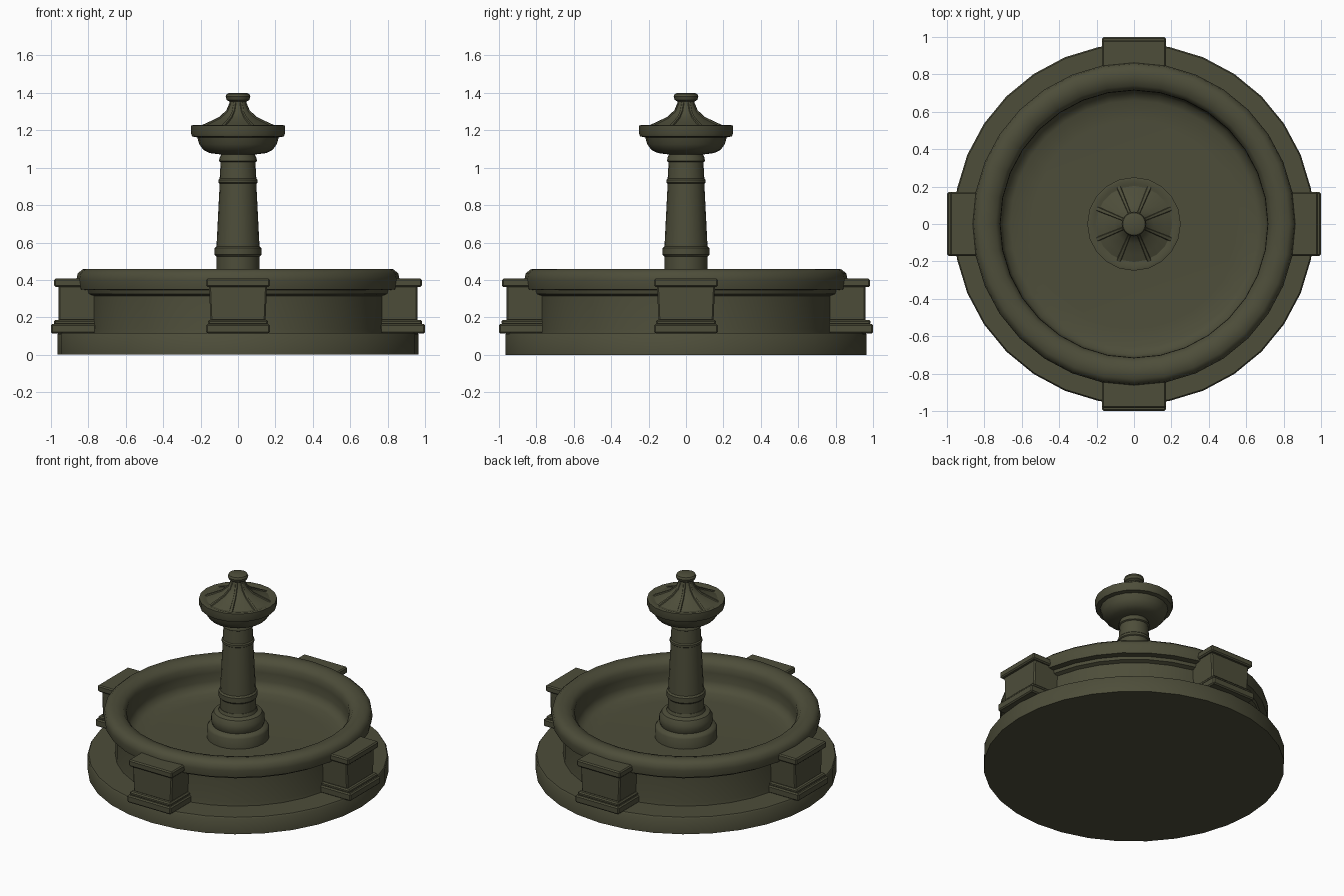
import bpy, bmesh, math
from mathutils import Matrix, Vector

cube = bpy.data.objects.get("Cube")
if cube:
    bpy.data.objects.remove(cube)

stone = bpy.data.materials.new("mossy_stone")
stone.use_nodes = True
COLOUR = (0.075, 0.075, 0.042, 1)
stone.diffuse_color = COLOUR
stone.node_tree.nodes["Principled BSDF"].inputs["Base Color"].default_value = COLOUR


def finish(name, bm, angle=40):
    bmesh.ops.recalc_face_normals(bm, faces=bm.faces)
    mesh = bpy.data.meshes.new(name)
    bm.to_mesh(mesh)
    bm.free()
    mesh.materials.append(stone)
    obj = bpy.data.objects.new(name, mesh)
    bpy.context.collection.objects.link(obj)
    bpy.ops.object.select_all(action="DESELECT")
    obj.select_set(True)
    bpy.context.view_layer.objects.active = obj
    bpy.ops.object.shade_smooth_by_angle(angle=math.radians(angle))
    return obj


def lathe(name, profile, sides, angle=40):
    """Revolve (radius, height) points and cap both ends flat."""
    bm = bmesh.new()
    rings = []
    for r, z in profile:
        rings.append([bm.verts.new((r * math.cos(math.tau * i / sides),
                                    r * math.sin(math.tau * i / sides), z))
                      for i in range(sides)])
    bm.faces.new(rings[0])
    bm.faces.new(rings[-1])
    for low, high in zip(rings, rings[1:]):
        for i in range(sides):
            j = (i + 1) % sides
            bm.faces.new((low[i], low[j], high[j], high[i]))
    return finish(name, bm, angle)


def add_block(bm, inner, outer, half_width, bottom, top, taper=1.0, bevel=0.008):
    """Box reaching out along -y, narrower at its bottom by the taper."""
    verts = bmesh.ops.create_cube(bm, size=1)["verts"]
    for v in verts:
        scale = taper if v.co.z < 0 else 1
        v.co = Vector((math.copysign(half_width, v.co.x) * scale,
                       -outer if v.co.y < 0 else -inner,
                       bottom if v.co.z < 0 else top))
    edges = list({e for v in verts for e in v.link_edges})
    bmesh.ops.bevel(bm, geom=edges, offset=bevel, segments=1, affect="EDGES")


# Round plinth
lathe("base_plinth", [(0.965, 0), (0.965, 0.108), (0.958, 0.117)], 32)

# Basin: outer wall, rolled rim, inner wall and floor in one profile
lathe("basin", [
    (0.79, 0.11), (0.785, 0.14), (0.785, 0.315), (0.812, 0.325), (0.818, 0.345),
    (0.855, 0.35), (0.864, 0.40), (0.857, 0.435), (0.83, 0.457), (0.785, 0.459),
    (0.74, 0.447), (0.716, 0.415), (0.714, 0.37), (0.715, 0.31),
    (0.70, 0.27), (0.66, 0.25), (0.55, 0.245)], 32, angle=50)

# Four piers around the basin
for k, side in enumerate(("front", "left", "back", "right")):
    bm = bmesh.new()
    add_block(bm, 0.76, 1.00, 0.17, 0.113, 0.165)
    add_block(bm, 0.76, 0.985, 0.16, 0.16, 0.187)
    add_block(bm, 0.76, 0.96, 0.155, 0.18, 0.37, taper=0.95)
    add_block(bm, 0.78, 0.983, 0.17, 0.362, 0.408)
    bmesh.ops.rotate(bm, verts=bm.verts, matrix=Matrix.Rotation(k * math.pi / 2, 3, "Z"))
    finish(side + "_pier", bm, 30)

# Column foot, shaft and collars
lathe("column_foot", [
    (0.20, 0.235), (0.20, 0.315), (0.19, 0.33), (0.165, 0.338), (0.173, 0.36),
    (0.172, 0.395), (0.155, 0.425), (0.125, 0.435), (0.118, 0.455)], 24)
lathe("column_shaft", [
    (0.115, 0.43), (0.115, 0.525), (0.125, 0.535), (0.125, 0.57), (0.115, 0.58),
    (0.098, 0.915), (0.105, 0.92), (0.105, 0.935), (0.098, 0.942),
    (0.093, 1.03), (0.102, 1.035), (0.098, 1.055), (0.088, 1.075), (0.088, 1.09)], 20)

# Upper bowl
lathe("upper_bowl", [
    (0.088, 1.07), (0.15, 1.078), (0.185, 1.095), (0.207, 1.125), (0.218, 1.162),
    (0.245, 1.167), (0.25, 1.18), (0.25, 1.225), (0.235, 1.229), (0.215, 1.222)], 20)

# Flared spire and knob
SPIRE = [(0.22, 1.215), (0.165, 1.238), (0.105, 1.265), (0.065, 1.30), (0.045, 1.345)]
lathe("spire", SPIRE + [(0.045, 1.353), (0.06, 1.362), (0.066, 1.38),
                        (0.06, 1.394), (0.045, 1.4)], 20)

# Raised ribs that follow the spire
bm = bmesh.new()
for k in range(8):
    turn = Matrix.Rotation(math.tau * (k + 0.5) / 8, 3, "Z")
    rows = []
    for r, z in SPIRE:
        half = 0.004 + 0.02 * r
        rows.append([bm.verts.new(turn @ Vector((r, y, z + dz)))
                     for y, dz in ((-2 * half, -0.01), (-half, 0.007),
                                   (half, 0.007), (2 * half, -0.01))])
    for a, b in zip(rows, rows[1:]):
        for i in range(4):
            j = (i + 1) % 4
            bm.faces.new((a[i], a[j], b[j], b[i]))
    bm.faces.new(rows[0])
    bm.faces.new(rows[-1])
finish("spire_ribs", bm)
